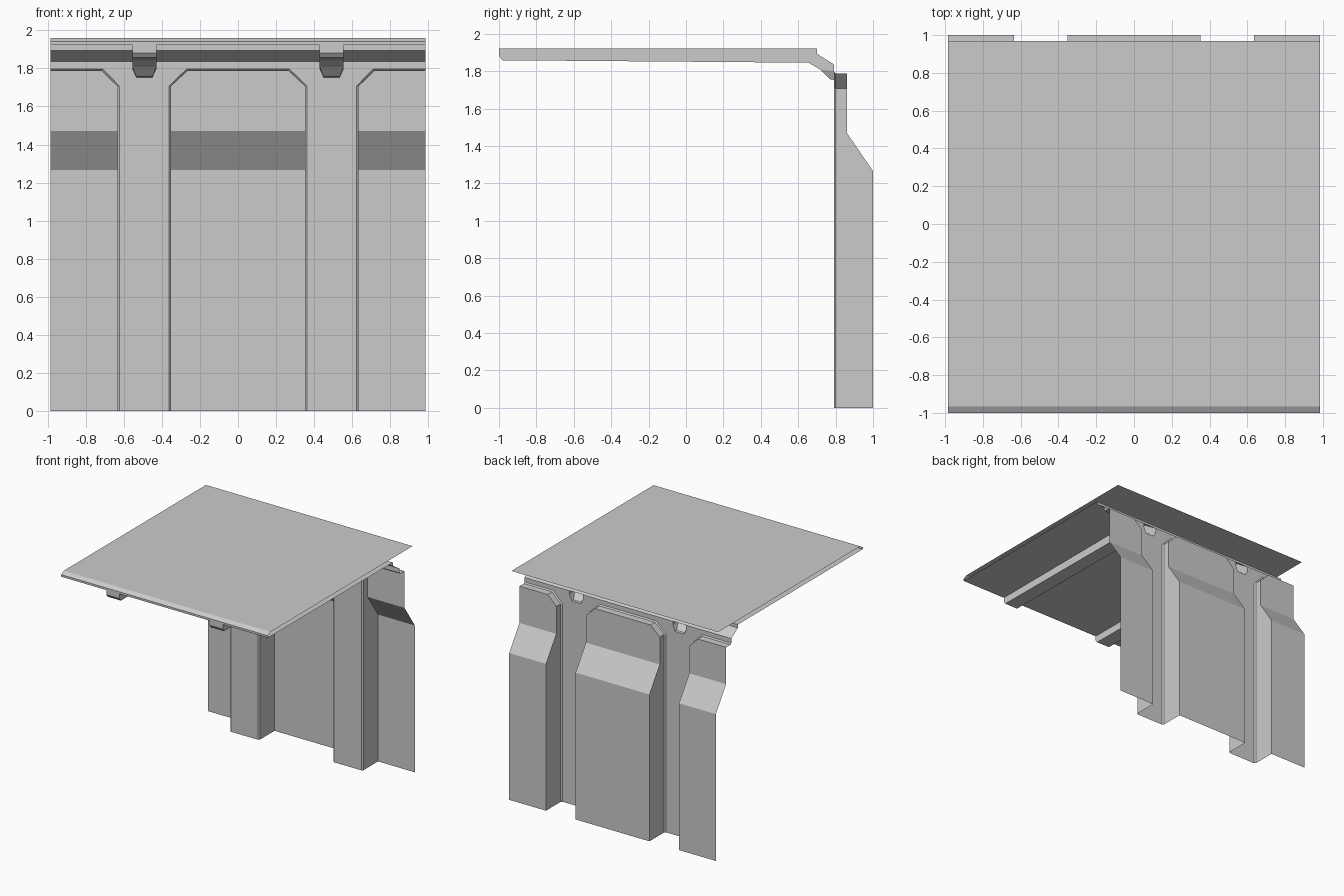
import bpy, bmesh

if "Cube" in bpy.data.objects:
    bpy.data.objects.remove(bpy.data.objects["Cube"])

W = 0.985          # half width
YW, YB = 0.79, 0.80  # wall plane, end of the small bevel


def finish(name, bm, mirror=True):
    """Mirror the half mesh over x, merge flat seams, make the object."""
    if mirror:
        bmesh.ops.mirror(bm, geom=bm.verts[:] + bm.edges[:] + bm.faces[:],
                         axis='X', merge_dist=-1)
    bmesh.ops.remove_doubles(bm, verts=bm.verts, dist=1e-4)
    bmesh.ops.recalc_face_normals(bm, faces=bm.faces)
    bmesh.ops.dissolve_limit(bm, angle_limit=0.005, verts=bm.verts, edges=bm.edges)
    me = bpy.data.meshes.new(name)
    bm.to_mesh(me)
    bm.free()
    ob = bpy.data.objects.new(name, me)
    bpy.context.collection.objects.link(ob)
    return ob


def face(bm, pts):
    return bm.faces.new([bm.verts.new(p) for p in pts])


def strip(bm, a, b):
    for i in range(len(a) - 1):
        face(bm, (a[i], a[i + 1], b[i + 1], b[i]))


def depth(z):
    """Outer face of the bulging panels."""
    return 1.0 if z <= 1.265 else 0.86


# Roof sheet, folded front lip, ceiling sheet and rear cornice as one bent profile
bm = bmesh.new()
prof = [(YW, 1.836), (0.70, 1.893), (0.70, 1.922), (-1, 1.922), (-1, 1.94),
        (-0.965, 1.96), (0.97, 1.96)]
strip(bm, [(-W, y, z) for y, z in prof], [(W, y, z) for y, z in prof])
finish("roof_and_ceiling", bm, mirror=False)

# Flat wall sheet with panel openings and the beam notch
bm = bmesh.new()
front = [(0, 1.836), (0, 1.797), (0.27, 1.797), (0.362, 1.706), (0.362, 0),
         (0.622, 0), (0.622, 1.706), (0.71, 1.797), (W, 1.797), (W, 1.836),
         (0.555, 1.836), (0.555, 1.80), (0.534, 1.753), (0.450, 1.753),
         (0.429, 1.80), (0.429, 1.836)]
face(bm, [(x, YW, z) for x, z in front])
finish("wall_sheet", bm)


def half_panel(bm, edge, corner, end, d):
    """Bulging panel from its side edge to a centre line or wall end."""
    zs = [0, 1.265, 1.47, 1.706]
    outer = [(edge, z) for z in zs] + [(corner, 1.797), (end, 1.797)]
    inner = [(edge + d, z) for z in zs] + [(corner + d / 2, 1.787), (end, 1.787)]
    ring = [(x, YB, z) for x, z in inner]
    back = [(x, depth(z), z) for x, z in inner]
    strip(bm, [(x, YW, z) for x, z in outer], ring)
    strip(bm, ring, back)
    far = [(end, depth(z), z) for z in zs[:3]]
    strip(bm, back[:3], far)
    face(bm, back[2:] + [far[2]])


# Panels: centre half and side panel, mirrored
bm = bmesh.new()
half_panel(bm, 0.362, 0.27, 0, -0.01)
half_panel(bm, 0.622, 0.71, W, 0.012)
finish("wall_panels", bm)

# Roof beams: open channels that bend down into the wall
bm = bmesh.new()
cx, h, n = 0.492, 0.063, 0.042
low = [(-1, 1.922), (-1, 1.882), (-0.982, 1.858), (0.655, 1.845), (0.72, 1.807)]
top = [(YW, 1.80), (YW, 1.836), (0.70, 1.893), (0.70, 1.922)]
tip = [(0.77, 1.756), (YW, 1.753)]
for s in (-1, 1):
    face(bm, [(cx + s * h, y, z) for y, z in low + top])
    face(bm, [(cx + s * h, *low[-1]), (cx + s * h, *top[0]),
              (cx + s * n, *tip[1]), (cx + s * n, *tip[0])])
L, R = ([(cx + s * h, *p) for p in low] + [(cx + s * n, *p) for p in tip] for s in (-1, 1))
strip(bm, L, R)
finish("roof_beams", bm)
